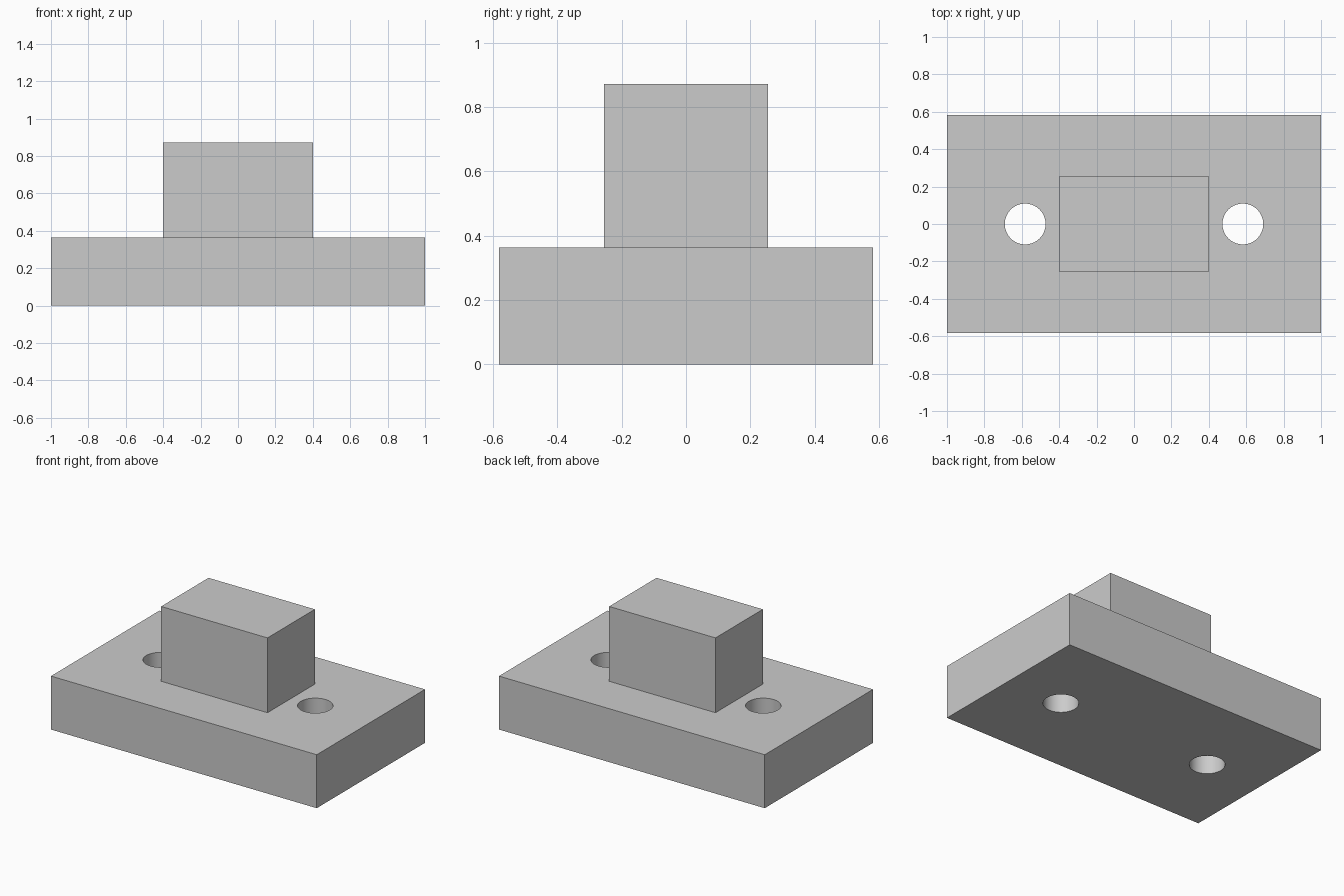
import bpy

cube = bpy.data.objects.get("Cube")
if cube:
    bpy.data.objects.remove(cube, do_unlink=True)

UNIT = 2 / 55                      # one part unit in model units
BASE_H, BLOCK_H = 10 * UNIT, 14 * UNIT
HOLE_X, HOLE_R = 16 * UNIT, 3 * UNIT

grey = bpy.data.materials.new("plain grey")
grey.use_nodes = True
colour = (0.6, 0.6, 0.6, 1)
grey.diffuse_color = colour
grey.node_tree.nodes["Principled BSDF"].inputs["Base Color"].default_value = colour


def box(name, width, depth, height, bottom):
    bpy.ops.mesh.primitive_cube_add(size=1, location=(0, 0, bottom + height / 2))
    obj = bpy.context.object
    obj.name = name
    obj.scale = (width, depth, height)
    bpy.ops.object.transform_apply(location=True, rotation=False, scale=True)
    obj.data.materials.append(grey)
    return obj


# Mounting plate and the block standing on it
plate = box("base_plate", 55 * UNIT, 32 * UNIT, BASE_H, 0)
box("upright_block", 22 * UNIT, 14 * UNIT, BLOCK_H, BASE_H)

# Two round through holes
for side, x in (("left", HOLE_X), ("right", -HOLE_X)):
    bpy.ops.mesh.primitive_cylinder_add(vertices=64, radius=HOLE_R, depth=BASE_H * 2,
                                        location=(x, 0, BASE_H / 2))
    cutter = bpy.context.object
    cutter.name = side + "_hole_cutter"
    cutter.data.materials.append(grey)
    cutter.hide_render = True
    cutter.hide_set(True)
    cut = plate.modifiers.new(side + "_hole", "BOOLEAN")
    cut.operation = "DIFFERENCE"
    cut.solver = "EXACT"
    cut.object = cutter

# Bake the holes and remove the cutters, then smooth only the hole walls
bpy.ops.object.select_all(action="DESELECT")
plate.select_set(True)
bpy.context.view_layer.objects.active = plate
for cut in list(plate.modifiers):
    cutter = cut.object
    bpy.ops.object.modifier_apply(modifier=cut.name)
    bpy.data.objects.remove(cutter, do_unlink=True)
bpy.ops.object.shade_smooth_by_angle()
